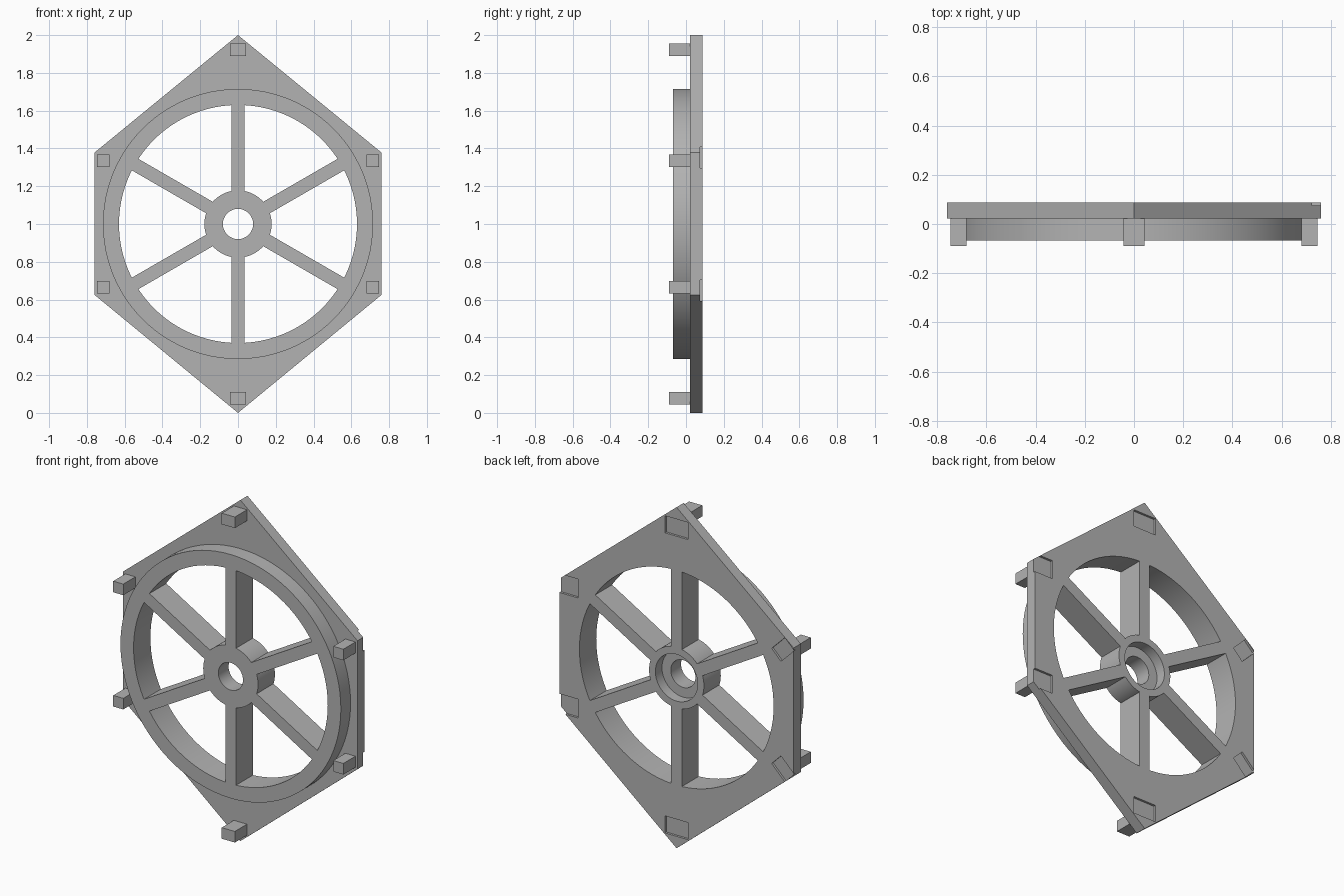
import bpy, bmesh, math
from mathutils import Matrix, Vector

cube = bpy.data.objects.get("Cube")
if cube:
    bpy.data.objects.remove(cube, do_unlink=True)

# Shared depths: front of ring, front of plate, back of plate
RIM, MID, BACK = -0.068, 0.022, 0.088
CENTRE = Vector((0, 0, 1))
SEGMENTS = 96

grey = bpy.data.materials.new("plain grey")
grey.use_nodes = True
colour = (0.45, 0.45, 0.45, 1)
grey.diffuse_color = colour
grey.node_tree.nodes["Principled BSDF"].inputs["Base Color"].default_value = colour


def finish(name, bm, smooth=False):
    bmesh.ops.recalc_face_normals(bm, faces=bm.faces)
    mesh = bpy.data.meshes.new(name)
    bm.to_mesh(mesh)
    bm.free()
    mesh.materials.append(grey)
    obj = bpy.data.objects.new(name, mesh)
    bpy.context.collection.objects.link(obj)
    if smooth:
        shade(obj)
    return obj


def shade(obj):
    bpy.ops.object.select_all(action='DESELECT')
    obj.select_set(True)
    bpy.context.view_layer.objects.active = obj
    bpy.ops.object.shade_smooth_by_angle(angle=math.radians(30))


def box(name, x, z, width, height, front, back, turn=0):
    bm = bmesh.new()
    place = (Matrix.Translation((x, (front + back) / 2, z))
             @ Matrix.Rotation(-turn, 4, 'Y')
             @ Matrix.Diagonal((width, back - front, height, 1)))
    bmesh.ops.create_cube(bm, size=1, matrix=place)
    return finish(name, bm)


def prism(name, outline, front, back):
    bm = bmesh.new()
    face = bm.faces.new([bm.verts.new((x, front, z)) for x, z in outline])
    side = bmesh.ops.extrude_face_region(bm, geom=[face])["geom"]
    verts = [v for v in side if isinstance(v, bmesh.types.BMVert)]
    bmesh.ops.translate(bm, verts=verts, vec=(0, back - front, 0))
    return finish(name, bm)


def lathe(name, profile):
    """Turn a closed (radius, y) profile about the wheel axis."""
    bm = bmesh.new()
    loops = []
    for i in range(SEGMENTS):
        a = math.tau * i / SEGMENTS
        loops.append([bm.verts.new((r * math.cos(a), y, 1 + r * math.sin(a)))
                      for r, y in profile])
    n = len(profile)
    for i in range(SEGMENTS):
        a, b = loops[i], loops[(i + 1) % SEGMENTS]
        for j in range(n):
            k = (j + 1) % n
            bm.faces.new((a[j], a[k], b[k], b[j]))
    return finish(name, bm, True)


def cut(obj, cutter):
    cutter.hide_render = True
    mod = obj.modifiers.new("cut", 'BOOLEAN')
    mod.operation, mod.solver, mod.object = 'DIFFERENCE', 'EXACT', cutter
    bpy.context.view_layer.update()
    deps = bpy.context.evaluated_depsgraph_get()
    mesh = bpy.data.meshes.new_from_object(obj.evaluated_get(deps))
    obj.modifiers.clear()
    obj.data = mesh
    bpy.data.objects.remove(cutter, do_unlink=True)


# Six-sided plate with a round opening
OPEN = 0.63
hexagon = [(0, 2), (0.76, 1.378), (0.76, 0.625), (0, 0), (-0.76, 0.625), (-0.76, 1.378)]
plate = prism("plate", hexagon, MID, BACK)
circle = [(OPEN * math.cos(math.tau * i / SEGMENTS), 1 + OPEN * math.sin(math.tau * i / SEGMENTS))
          for i in range(SEGMENTS)]
cut(plate, prism("opening_cutter", circle, MID - 0.1, BACK + 0.1))

# Shallow pockets on the back: straight on one side, turned on the other
FLOOR = 0.075
for s in (1, -1):
    pockets = [(0, 1 + s * 0.88, 0.15, 0.10, 0),
               (0.715, 1 + s * 0.352, 0.15, 0.11, 0),
               (-0.69, 1 + s * 0.35, 0.12, 0.085, -s * math.radians(45))]
    for x, z, w, h, turn in pockets:
        cut(plate, box("pocket_cutter", x, z, w, h, FLOOR, BACK + 0.05, turn))
shade(plate)

# Raised ring on the front
lathe("raised_ring", [(OPEN, RIM), (0.715, RIM), (0.715, MID), (OPEN, MID)])

# Hub with a bore and a wider recess at the back
lathe("hub", [(0.08, RIM), (0.178, RIM), (0.178, BACK),
              (0.137, BACK), (0.137, MID + 0.005), (0.08, MID + 0.005)])

# Six spokes
for i in range(6):
    a = math.radians(30 + 60 * i)
    r = (0.174 + 0.631) / 2
    box(f"spoke_{i + 1}", r * math.cos(a), 1 + r * math.sin(a),
        0.631 - 0.174, 0.07, RIM, BACK, a)

# Square pegs near the corners
for level, s in (("upper", 1), ("lower", -1)):
    box(f"{level}_centre_peg", 0, 1 + s * 0.922, 0.085, 0.065, -0.09, MID)
    for side, d in (("left", 1), ("right", -1)):
        box(f"{level}_{side}_peg", d * 0.714, 1 + s * 0.335, 0.065, 0.065, -0.09, MID)
